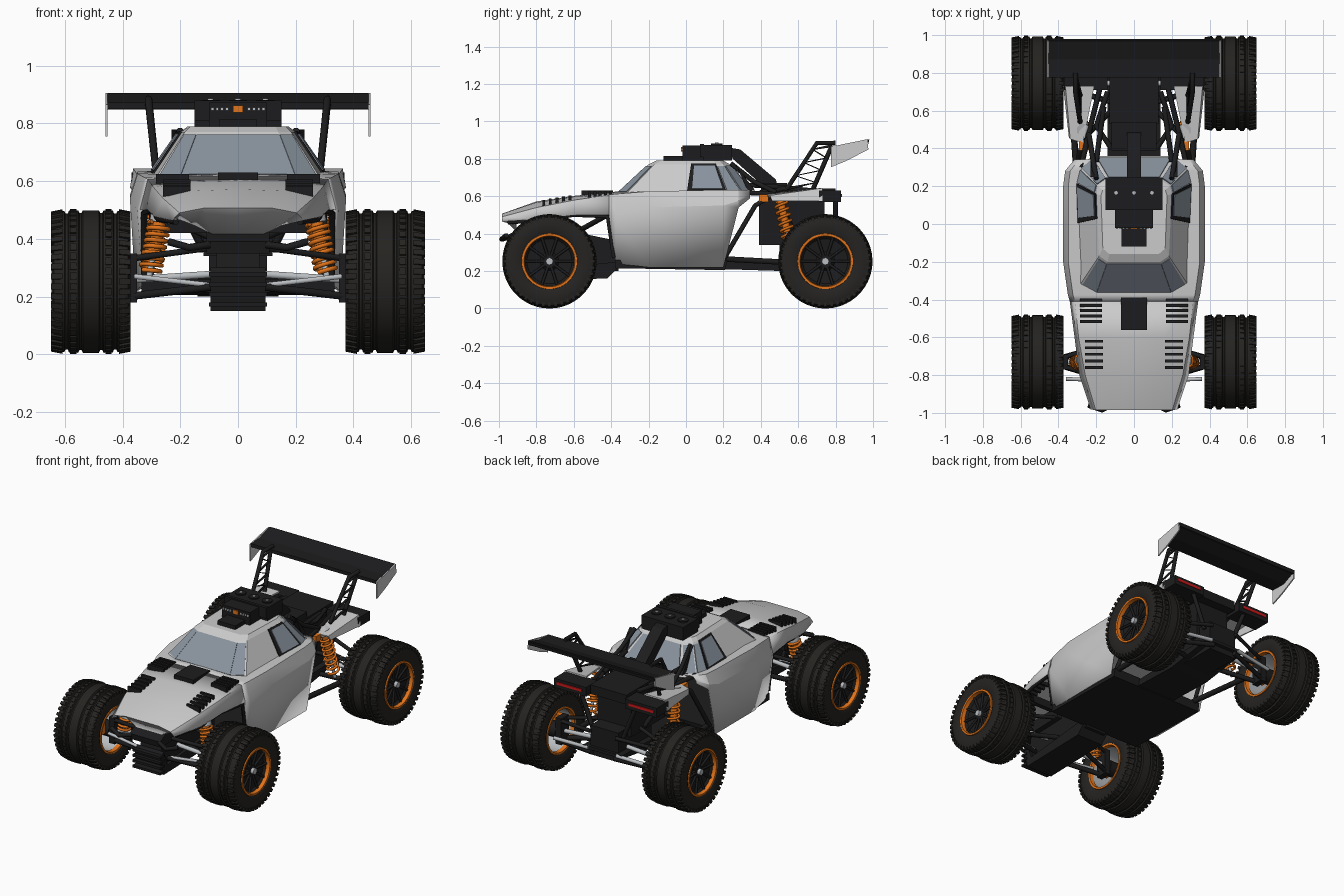
import bpy, bmesh, math
from mathutils import Vector

if "Cube" in bpy.data.objects:
    bpy.data.objects.remove(bpy.data.objects["Cube"])

def mat(name, r, g, b):
    m = bpy.data.materials.new(name)
    m.diffuse_color = (r, g, b, 1)
    m.use_nodes = True
    m.node_tree.nodes["Principled BSDF"].inputs["Base Color"].default_value = m.diffuse_color
    return m

BLACK, RUBBER = mat("black", .012, .012, .013), mat("rubber", .018, .017, .015)
ORANGE, GLASS = mat("orange", .75, .17, .01), mat("glass", .25, .29, .34)
RED, METAL, GREY = mat("red", .6, .01, .01), mat("metal", .5, .52, .54), None
SIDES = (1, -1)

def mesh(name, verts, faces, m=GREY, smooth=None, thick=0):
    me = bpy.data.meshes.new(name)
    me.from_pydata([tuple(v) for v in verts], [], faces)
    bm = bmesh.new(); bm.from_mesh(me)
    bmesh.ops.recalc_face_normals(bm, faces=bm.faces)
    bm.to_mesh(me); bm.free()
    if smooth:
        me.shade_smooth()
        me.set_sharp_from_angle(angle=math.radians(smooth))
    ob = bpy.data.objects.new(name, me)
    bpy.context.collection.objects.link(ob)
    if m: me.materials.append(m)
    if thick:
        mod = ob.modifiers.new("thickness", "SOLIDIFY")
        mod.thickness, mod.offset = thick, 0
    return ob

def prism(name, prof, x0, x1, m=BLACK):
    n = len(prof)
    v = [(x, y, z) for x in (x0, x1) for y, z in prof]
    f = [(i, (i + 1) % n, n + (i + 1) % n, n + i) for i in range(n)]
    return mesh(name, v, f + [tuple(range(n)), tuple(range(n, 2 * n))], m)

def box(name, x0, x1, y0, y1, z0, z1, m=BLACK):
    return prism(name, [(y0, z0), (y1, z0), (y1, z1), (y0, z1)], x0, x1, m)

def tube(name, pts, r, m=BLACK, res=1):
    cu = bpy.data.curves.new(name, "CURVE")
    cu.dimensions, cu.bevel_depth, cu.bevel_resolution, cu.use_fill_caps = "3D", r, res, True
    sp = cu.splines.new("POLY"); sp.points.add(len(pts) - 1)
    for p, q in zip(sp.points, pts): p.co = (*q, 1)
    cu.materials.append(m)
    ob = bpy.data.objects.new(name, cu)
    bpy.context.collection.objects.link(ob)

def loft(name, sections, m=GREY, thick=.01):
    # sections: (y, half outline from the centre outwards)
    v, rows = [], []
    for y, half in sections:
        row = [(-x, y, z) for x, z in reversed(half[1:])] + [(x, y, z) for x, z in half]
        rows.append(range(len(v), len(v) + len(row))); v += row
    f = [(a[i], a[i + 1], b[i + 1], b[i]) for a, b in zip(rows, rows[1:]) for i in range(len(a) - 1)]
    return mesh(name, v, f, m, 20, thick)

def revolve(name, prof, c, s, m, n=48, closed=True):
    k = len(prof)
    v = [(c[0] + s * x, c[1] + r * math.cos(j * math.tau / n), c[2] + r * math.sin(j * math.tau / n))
         for j in range(n) for x, r in prof]
    f = [(j * k + i, j * k + (i + 1) % k, (j + 1) % n * k + (i + 1) % k, (j + 1) % n * k + i)
         for j in range(n) for i in range(k if closed else k - 1)]
    return mesh(name, v, f, m, 35)

# hood with turned-under nose
loft("hood", [(-.91, [(0, .42), (.09, .42), (.15, .45), (.20, .47)]),
              (-.98, [(0, .505), (.12, .505), (.20, .49), (.225, .465)]),
              (-.8, [(0, .567), (.14, .562), (.255, .535), (.285, .475)]),
              (-.6, [(0, .597), (.16, .592), (.29, .575), (.31, .50)]),
              (-.41, [(0, .615), (.18, .612), (.31, .603), (.335, .50)])])
# main body sides
loft("body_shell", [(-.41, [(0, .615), (.18, .612), (.31, .603), (.335, .50), (.335, .49)]),
                    (-.375, [(0, .62), (.18, .615), (.32, .608), (.345, .5), (.325, .24)]),
                    (-.2, [(0, .62), (.2, .62), (.345, .622), (.37, .54), (.35, .22)]),
                    (.2, [(0, .62), (.2, .62), (.345, .63), (.37, .55), (.35, .22)]),
                    (.28, [(0, .62), (.2, .62), (.335, .63), (.36, .575), (.355, .54)]),
                    (.34, [(0, .62), (.2, .62), (.29, .63), (.31, .605), (.31, .59)])])

# cabin with inset glass
half = [[(.2, -.37), (.285, -.32), (.31, .22), (.29, .3), (.22, .36)],
        [(.14, -.2), (.185, -.17), (.2, .16), (.19, .2), (.14, .235)],
        [(.13, -.16), (.165, -.13), (.175, .15), (.165, .18), (.13, .2)]]
rings = [[Vector((x, y, z)) for x, y in h] + [Vector((-x, y, z)) for x, y in reversed(h)]
         for h, z in zip(half, (.612, .77, .79))]
N = 10
mesh("cabin", sum(rings, []), [(k * N + i, k * N + (i + 1) % N, (k + 1) * N + (i + 1) % N, (k + 1) * N + i)
     for k in (0, 1) for i in range(N)] + [tuple(range(2 * N, 3 * N))])

def pane(name, i, u0, u1, v0, v1, m, thick):
    a, b, c, d = rings[0][i], rings[0][(i + 1) % N], rings[1][(i + 1) % N], rings[1][i]
    p = lambda u, v: a.lerp(b, u).lerp(d.lerp(c, u), v)
    mesh(name, [p(u0, v0), p(u1, v0), p(u1, v1), p(u0, v1)], [(0, 1, 2, 3)], m, thick=thick)

pane("windshield", 9, 0, 1, .06, .93, GLASS, .008)
for i, flip in ((0, 0), (8, 1)):
    pane("windshield_corner", i, .12 * flip, 1 - .12 * (1 - flip), .06, .93, GLASS, .008)
for i, flip in ((1, 0), (7, 1)):
    for nm, a, b, v0, v1, m, t in (("window_frame", .6, 1, .05, 1, BLACK, .014), ("side_window", .65, .97, .14, .93, GLASS, .022)):
        pane(nm, i, 1 - b if flip else a, 1 - a if flip else b, v0, v1, m, t)
for i in (2, 3, 5, 6):
    pane("rear_quarter_glass", i, .06, .94, .1, .93, GLASS, .012)
pane("rear_window", 4, .04, .96, .1, .93, GLASS, .012)

# hood louvres and intake
box("hood_intake", -.07, .07, -.56, -.39, .59, .63)
for s in SIDES:
    for k in range(5):
        y = -.515 + k * .028
        box("rear_louvre", s * .17, s * .285, y - .008, y + .008, .585, .625)
        y = -.76 + k * .035
        z = .565 + k * .006
        box("front_louvre", s * .165, s * .26, y - .007, y + .007, z - .03, z + .016)

# roof light pod and intake snorkel
box("roof_pod_rear", -.15, .15, .09, .245, .79, .875)
box("roof_pod_front", -.1, .1, -.02, .09, .79, .872)
box("light_bar", -.15, .15, .075, .095, .81, .88)
box("roof_neck", -.065, .065, -.12, -.02, .78, .815)
box("marker_light", -.018, .018, -.026, -.015, .838, .862, ORANGE)
for s in SIDES:
    for k in range(4):
        x = s * (.038 + k * .017)
        box("led", x - .005, x + .005, -.026, -.015, .845, .855, METAL)
for x in (-.095, 0, .095):
    tube("pod_cap", [(x, .165, .87), (x, .165, .882)], .032, BLACK, 3)
    tube("pod_cap_center", [(x, .165, .88), (x, .165, .886)], .01, METAL, 2)
prism("snorkel", [(.23, .86), (.25, .8), (.44, .63), (.5, .62), (.48, .69), (.29, .85)], -.038, .038)

# engine bay
box("engine_box", -.12, .12, .39, .74, .34, .62)
box("engine_cover", -.13, .13, .53, .8, .58, .64)
box("airbox", -.12, .12, .4, .54, .6, .67)
box("rear_gearbox", -.1, .1, .5, .84, .21, .4)

# chassis floor and bulkheads
prism("chassis_floor", [(-.38, .215), (.21, .205), (.22, .26), (-.38, .26)], -.335, .335)
prism("rear_skid", [(.2, .21), (.52, .2), (.86, .25), (.86, .27), (.2, .25)], -.14, .14)
prism("front_bulkhead", [(-.9, .28), (-.87, .2), (-.36, .2), (-.36, .36), (-.6, .41), (-.88, .4)], -.075, .075)
prism("front_skid", [(-.93, .27), (-.9, .15), (-.42, .16), (-.36, .22), (-.36, .25), (-.86, .2), (-.9, .3)], -.095, .095)
for k in range(4):
    box("bumper_rib", -.1, .1, -.945, -.9, .165 + k * .035, .18 + k * .035)
prism("front_cover", [(-.95, .35), (-.96, .39), (-.88, .43), (-.6, .43), (-.6, .36)], -.11, .11)
box("shock_tower", -.27, .27, -.66, -.63, .42, .47)

# wheels: tyre, lugs, rim, spokes, hub
right = [(.125, .142), (.136, .165), (.137, .215), (.128, .236), (.1, .244), (.092, .244), (.088, .236),
         (.08, .236), (.076, .246), (.044, .247), (.04, .238), (.032, .238), (.028, .247)]
tyre = right + [(-x, r) for x, r in reversed(right)]
def wheel(cx, cy, s):
    c = (cx * s, cy, .252)
    revolve("tyre", tyre, c, s, RUBBER, 64)
    v, f = [], []
    for j in range(44):
        for e in SIDES:
            for lo, hi, r0, r1, da in ((.098, .138, .22, .251, .04), (.05, .072, .24, .252, .05)):
                b = len(v)
                for x in (lo, hi):
                    for r, d in ((r0, -da), (r1 - (.008 if x > .13 else 0), -da), (r1 - (.008 if x > .13 else 0), da), (r0, da)):
                        a = j * math.tau / 44 + d + (.07 if e < 0 else 0)
                        v.append((c[0] + e * x, c[1] + r * math.cos(a), c[2] + r * math.sin(a)))
                f += [tuple(b + q for q in t) for t in ((0, 1, 2, 3), (4, 5, 6, 7), (0, 1, 5, 4), (1, 2, 6, 5), (2, 3, 7, 6), (3, 0, 4, 7))]
    mesh("tread_lugs", v, f, RUBBER)
    revolve("rim_ring", [(.12, .15), (.136, .148), (.136, .136), (.11, .132), (.1, .15)], c, s, ORANGE)
    revolve("inner_rim_ring", [(-.12, .15), (-.134, .148), (-.134, .136), (-.11, .132), (-.1, .15)], c, s, ORANGE)
    revolve("rim_barrel", [(-.12, .136), (.11, .136), (.11, .143), (-.12, .143)], c, s, METAL)
    revolve("rim_dish", [(.118, .138), (.1, .12), (.09, .05), (.105, .035), (.105, .002), (.075, .002), (.075, .138)], c, s, BLACK)
    for j in range(10):
        a = j * math.tau / 10
        tube("spoke", [(c[0] + s * x, c[1] + r * math.cos(a), c[2] + r * math.sin(a)) for x, r in ((.1, .03), (.112, .132))], .008)
    tube("hub_nut", [(c[0] + s * .09, *c[1:]), (c[0] + s * .125, *c[1:])], .02, METAL, 2)
    tube("brake_hub", [(c[0] - s * .12, *c[1:]), (c[0] + s * .08, *c[1:])], .05, BLACK, 3)
    box("brake_caliper", c[0] - s * .1, c[0] - s * .04, cy - .09, cy - .05, .24, .32, ORANGE)

def coilover(top, bot, r):
    a, b = Vector(top), Vector(bot)
    d = b - a
    p = d.orthogonal().normalized(); q = d.normalized().cross(p)
    n, turns = 112, 8
    tube("coil_spring", [a + d * (.08 + .8 * i / n) + r * (p * math.cos(i * turns * math.tau / n) + q * math.sin(i * turns * math.tau / n))
                         for i in range(n + 1)], .008, ORANGE)
    tube("shock_body", [a, a + d * .6], r * .65, ORANGE, 2)
    tube("shock_rod", [a, b], r * .3, METAL)
    tube("shock_cap", [a - d * .05, a + d * .07], r * 1.05, METAL, 2)

for s in SIDES:
    wheel(.51, -.73, s)
    wheel(.51, .745, s)
    coilover((s * .27, -.72, .47), (s * .31, -.74, .26), .036)
    coilover((s * .27, .5, .6), (s * .3, .57, .28), .034)
    # suspension arms, axles and steering links
    for y in (-.73, .745):
        for dy in (-.11, .11):
            tube("lower_arm", [(s * .08, y + dy, .235), (s * .38, y + dy * .2, .2)], .015)
            tube("upper_arm", [(s * .09, y + dy, .37), (s * .38, y + dy * .2, .33)], .012)
        tube("axle", [(s * .05, y, .28), (s * .42, y, .255)], .014, METAL)
        box("upright", s * .35, s * .39, y - .04, y + .04, .18, .35)
    tube("steering_link", [(s * .1, -.83, .24), (s * .36, -.82, .27)], .01, METAL)
    tube("trailing_arm", [(s * .3, .2, .265), (s * .33, .66, .24)], .017)
    tube("rear_link", [(s * .1, .86, .26), (s * .37, .83, .24)], .012, METAL)
    # cage tubes
    for pts in ([(.31, .2, .26), (.29, .37, .55), (.26, .45, .6)], [(.2, .24, .775), (.22, .36, .68), (.24, .48, .62)],
                [(.28, .3, .62), (.24, .48, .61), (.18, .72, .61)], [(.12, .4, .62), (.2, .52, .64), (.14, .7, .63)],
                [(.24, .48, .61), (.12, .6, .36)], [(.2, .33, .66), (.16, .62, .64)], [(.2, .8, .58), (.11, .8, .36)]):
        tube("cage_tube", [(s * x, y, z) for x, y, z in pts], .014)
    box("reservoir", s * .24, s * .29, .39, .44, .57, .61, ORANGE)
    prism("rear_pillar", [(.33, .63), (.27, .76), (.25, .78), (.37, .63)], s * .2, s * .23)
    # inner arch trim and front hooks
    tube("arch_trim", [(s * .215, -.95, .46), (s * .275, -.8, .47), (s * .3, -.6, .5), (s * .325, -.42, .49), (s * .325, -.385, .27)], .012)
    tube("front_hook", [(s * .24, -.96, .39), (s * .17, -.985, .37), (s * .1, -.95, .38)], .014)
    tube("front_brace", [(s * .08, -.6, .4), (s * .3, -.42, .5)], .014)
    # rear fender and tail light
    mesh("rear_fender", [(s * x, y, z) for x, y, z in ((.27, .43, .605), (.335, .45, .6), (.36, .73, .64), (.21, .73, .64), (.37, .73, .575), (.34, .46, .575))],
         [(0, 1, 2, 3), (1, 5, 4, 2)], GREY, thick=.01)
    box("tail_box", s * .14, s * .37, .71, .83, .57, .63)
    box("tail_light", s * .17, s * .35, .825, .835, .595, .612, RED)
    # wing struts
    lo = [Vector((s * .285, .54, .64)), Vector((s * .285, .68, .64))]
    hi = [Vector((s * .31, .70, .885)), Vector((s * .31, .78, .87))]
    tube("wing_strut", [lo[0], hi[0], (s * .31, .8, .885)], .013)
    tube("wing_strut", [lo[1], hi[1]], .013)
    tube("strut_lattice", [lo[k % 2].lerp(hi[k % 2], k / 7) for k in range(8)], .009)
    prism("wing_end_plate", [(.775, .755), (.775, .865), (.97, .905), (.975, .85), (.86, .79)], s * .452, s * .46, GREY)

# rear wing
prism("rear_wing", [(.775, .85), (.775, .872), (.87, .872), (.97, .905), (.975, .89), (.88, .848)], -.452, .452)
prism("wing_lip", [(.93, .885), (.965, .902), (.98, .902), (.975, .88)], -.455, .455)
